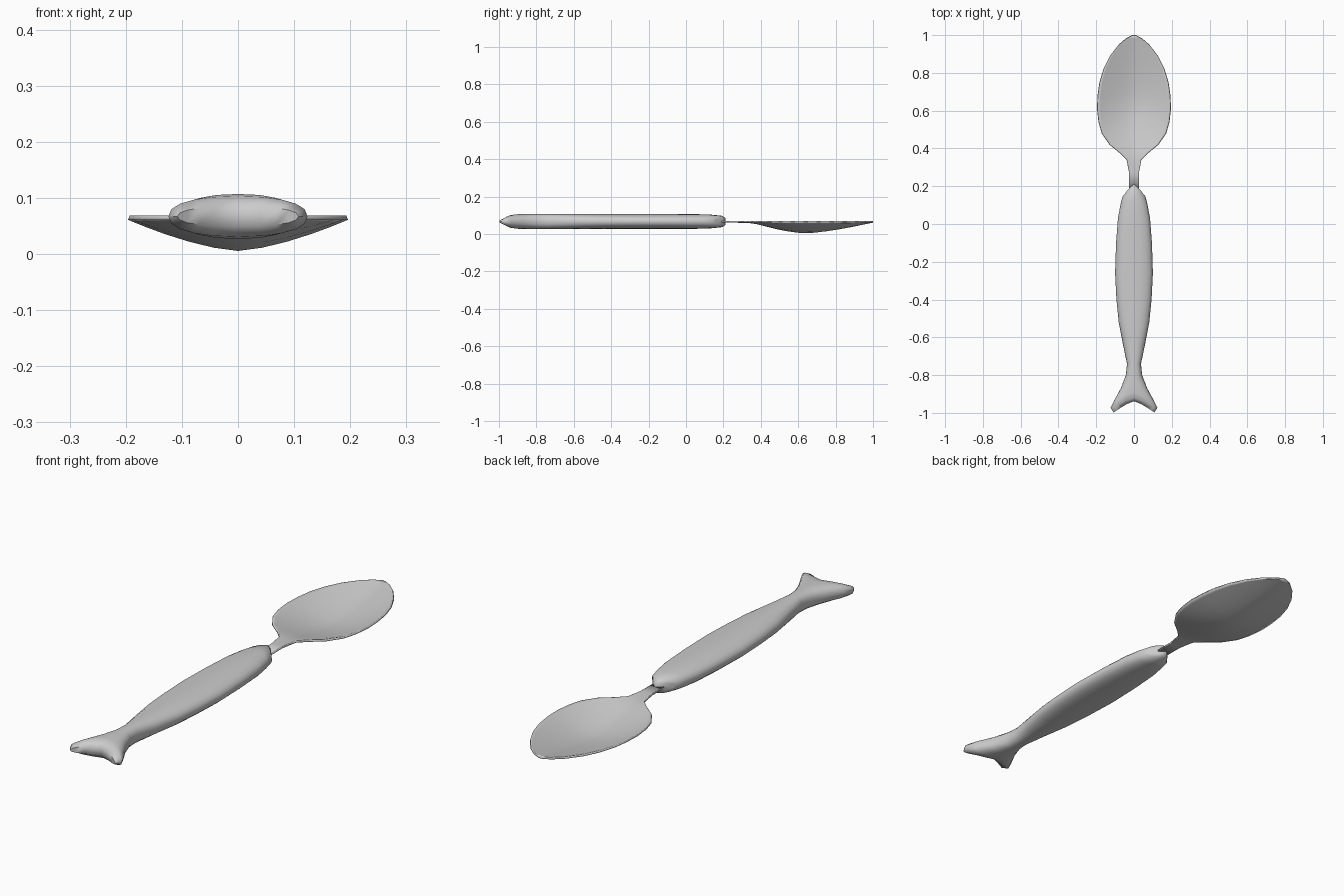
import bpy, bmesh, math

if "Cube" in bpy.data.objects:
    bpy.data.objects.remove(bpy.data.objects["Cube"])

MID = 0.067  # height of the handle's centre line


def finish(name, bm, angle):
    bmesh.ops.remove_doubles(bm, verts=bm.verts, dist=0.0005)
    me = bpy.data.meshes.new(name)
    bm.to_mesh(me)
    bm.free()
    ob = bpy.data.objects.new(name, me)
    bpy.context.collection.objects.link(ob)
    bpy.ops.object.select_all(action='DESELECT')
    ob.select_set(True)
    bpy.context.view_layer.objects.active = ob
    bpy.ops.object.shade_smooth_by_angle(angle=math.radians(angle))
    return ob


def lerp_table(table, y):
    for (a, va), (b, vb) in zip(table, table[1:]):
        if y <= b:
            return va + (vb - va) * max(0, (y - a) / (b - a))
    return table[-1][1]


# Bowl and neck: rows of (y, half width), dished by a depth profile
outline = [(.18, .026), (.27, .026), (.34, .039), (.375, .075), (.42, .13),
           (.48, .171), (.54, .188), (.61, .196), (.68, .193), (.75, .183),
           (.82, .162), (.89, .127), (.95, .081), (.985, .04), (1.0, 0.008)]
depth = [(.18, 0), (.33, .001), (.375, .008), (.5, .039), (.58, .053),
         (.64, .058), (.72, .051), (.85, .031), (1.0, 0)]
cols = [-1, -.93, -.82, -.66, -.45, -.22, 0, .22, .45, .66, .82, .93, 1]
bm = bmesh.new()
rows = []
for y, w in outline:
    d = lerp_table(depth, y)
    rows.append([bm.verts.new((w * u, y, .061 - d * (1 - abs(u) ** 1.5)))
                 for u in cols])
for a, b in zip(rows, rows[1:]):
    for i in range(len(cols) - 1):
        bm.faces.new((a[i], a[i + 1], b[i + 1], b[i]))
bowl = finish("spoon_bowl", bm, 40)
shell = bowl.modifiers.new("thickness", 'SOLIDIFY')
shell.thickness = 0.008
shell.offset = 1

# Fish-shaped handle: stations of (y at centre, y at edge, half width, half height)
stations = [(.212, .155, .052, .018), (.195, .145, .061, .03),
            (.13, .10, .072, .037), (.04, .03, .085, .0395),
            (-.1, -.1, .095, .04), (-.26, -.26, .1, .04),
            (-.4, -.4, .093, .04), (-.52, -.52, .081, .04),
            (-.64, -.64, .058, .04), (-.74, -.74, .037, .04),
            (-.79, -.80, .043, .04), (-.84, -.87, .07, .04),
            (-.89, -.935, .105, .04), (-.92, -.974, .124, .036),
            (-.938, -.998, .108, .018)]
N = 20
bm = bmesh.new()
rings = []
for yc, ye, w, h in stations:
    ring = []
    for i in range(N):
        t = 2 * math.pi * i / N
        c, s = math.cos(t), math.sin(t)
        u = math.copysign(abs(c) ** .87, c)
        v = math.copysign(abs(s) ** .87, s)
        ring.append(bm.verts.new((w * u, yc + (ye - yc) * abs(u) ** 1.3, MID + h * v)))
    rings.append(ring)
for a, b in zip(rings, rings[1:]):
    for i in range(N):
        j = (i + 1) % N
        bm.faces.new((a[i], a[j], b[j], b[i]))
# End caps as strips joining the upper and lower halves
for r in (rings[0], rings[-1]):
    for i in range(N // 2):
        quad = (r[i], r[i + 1], r[-i - 1], r[-i % N])
        bm.faces.new(list(dict.fromkeys(quad)))
bmesh.ops.recalc_face_normals(bm, faces=bm.faces)
finish("fish_handle", bm, 60)
